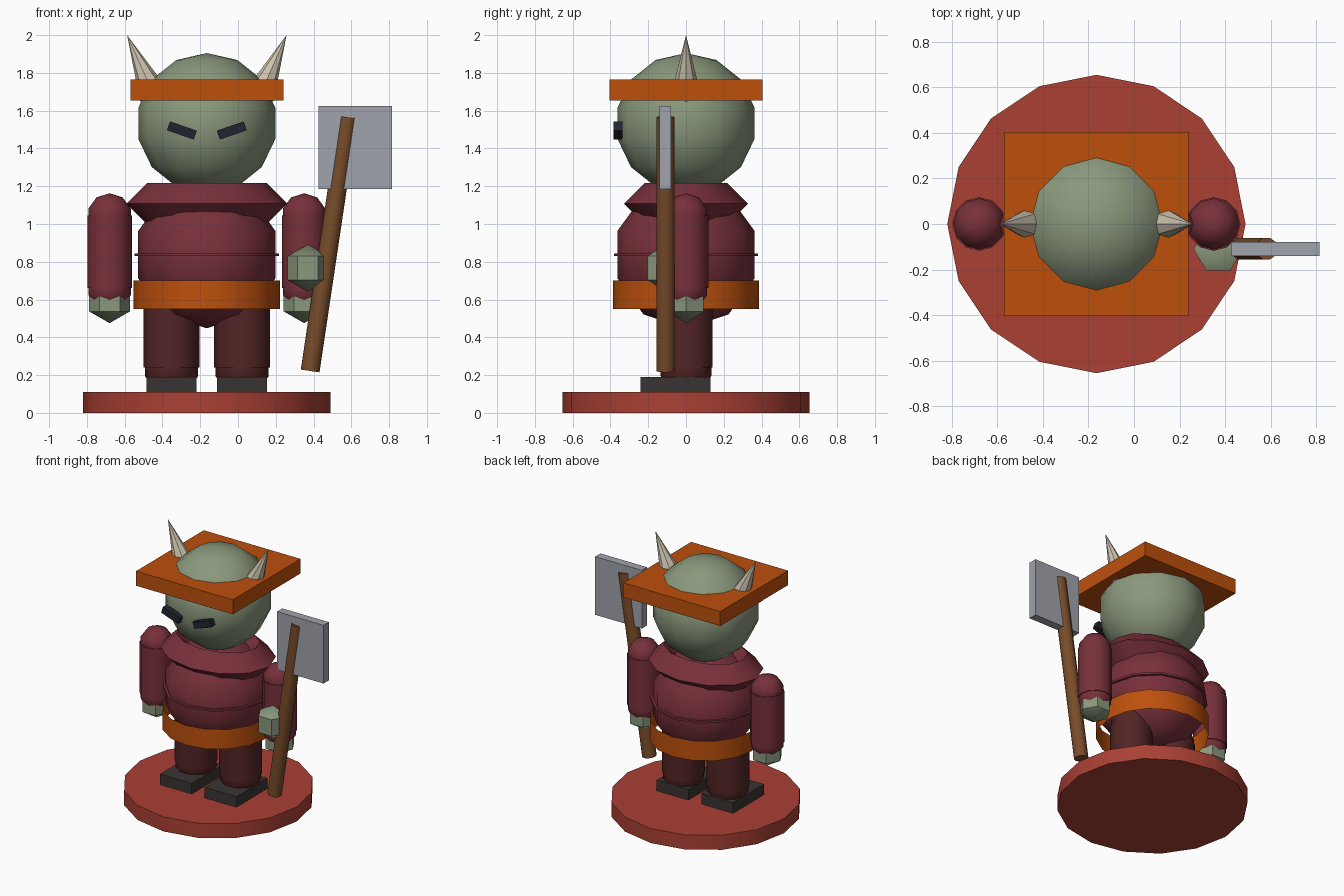
import bpy, bmesh, math
from mathutils import Matrix, Vector

cube = bpy.data.objects.get("Cube")
if cube:
    bpy.data.objects.remove(cube, do_unlink=True)

CX = -0.165  # body axis


def material(name, hexcode):
    rgb = [int(hexcode[i:i + 2], 16) / 255 for i in (0, 2, 4)]
    lin = [c / 12.92 if c < 0.04045 else ((c + 0.055) / 1.055) ** 2.4 for c in rgb]
    mat = bpy.data.materials.new(name)
    mat.use_nodes = True
    mat.diffuse_color = (*lin, 1)
    mat.node_tree.nodes["Principled BSDF"].inputs["Base Color"].default_value = (*lin, 1)
    return mat


SKIN = material("green skin", "8a987c")
CLOTH = material("maroon cloth", "78303a")
TROUSER = material("dark brown trousers", "522424")
ORANGE = material("orange", "be500c")
STONE = material("red base", "aa4034")
SHOE = material("charcoal", "3a3434")
EYE = material("dark eye", "222430")
BONE = material("bone", "cdc3af")
WOOD = material("wood", "784c2a")
METAL = material("grey metal", "a0a3ac")


def finish(name, bm, mat, smooth=True):
    mesh = bpy.data.meshes.new(name)
    bm.to_mesh(mesh)
    bm.free()
    mesh.materials.append(mat)
    obj = bpy.data.objects.new(name, mesh)
    bpy.context.collection.objects.link(obj)
    if smooth:
        bpy.ops.object.select_all(action='DESELECT')
        obj.select_set(True)
        bpy.context.view_layer.objects.active = obj
        bpy.ops.object.shade_smooth_by_angle(angle=math.radians(40))


def lathe(bm, profile, segs, matrix):
    """Revolve (radius, height) points, bottom to top, about local z."""
    rings = []
    for r, z in profile:
        count = segs if r > 1e-5 else 1
        rings.append([bm.verts.new(matrix @ Vector((r * math.cos(a), r * math.sin(a), z)))
                      for a in (2 * math.pi * k / segs for k in range(count))])
    for low, high in zip(rings, rings[1:]):
        for k in range(segs):
            n = (k + 1) % segs
            corners = [low[k % len(low)], low[n % len(low)],
                       high[n % len(high)], high[k % len(high)]]
            bm.faces.new(list(dict.fromkeys(corners)))


def ball_profile(radius, rings):
    angles = [math.pi * i / rings for i in range(rings + 1)]
    return [(radius * math.sin(a), -radius * math.cos(a)) for a in angles]


def rod_profile(r0, r1, length):
    """Closed cylinder, or a cone when the end radius is zero."""
    points = [(0, 0), (r0, 0), (r1, length)]
    return points + [(0, length)] if r1 > 0 else points


def ball(name, loc, radius, segs, rings, mat):
    bm = bmesh.new()
    lathe(bm, ball_profile(radius, rings), segs, Matrix.Translation(loc))
    finish(name, bm, mat)


def rod(name, start, end, r0, r1, segs, mat):
    axis = Vector(end) - Vector(start)
    turn = Vector((0, 0, 1)).rotation_difference(axis).to_matrix().to_4x4()
    bm = bmesh.new()
    lathe(bm, rod_profile(r0, r1, axis.length), segs, Matrix.Translation(start) @ turn)
    finish(name, bm, mat)


def capsule(name, x, z0, z1, radius, segs, mat):
    """Cylinder with a coarse ball at each end."""
    bm = bmesh.new()
    lathe(bm, rod_profile(radius, radius, z1 - z0), segs, Matrix.Translation((x, 0, z0)))
    for z in (z0, z1):
        lathe(bm, ball_profile(radius, 5), segs, Matrix.Translation((x, 0, z)))
    finish(name, bm, mat)


def box(name, loc, size, mat, tilt=0):
    bm = bmesh.new()
    matrix = Matrix.Translation(loc) @ Matrix.Rotation(tilt, 4, 'Y') @ Matrix.Diagonal((*size, 1))
    bmesh.ops.create_cube(bm, size=1, matrix=matrix)
    finish(name, bm, mat, smooth=False)


# Base and body
rod("round_base", (CX, 0, 0), (CX, 0, 0.11), 0.655, 0.655, 16, STONE)
capsule("torso", CX, 0.83, 0.845, 0.382, 12, CLOTH)

# Belt: open band around the hips
bm = bmesh.new()
lathe(bm, [(0.387, 0.55), (0.387, 0.70)], 16, Matrix.Translation((CX, 0, 0)))
finish("belt", bm, ORANGE)

# Collar: oval ring with a diamond section
bm = bmesh.new()
SEGS = 12
loops = []
for k in range(SEGS):
    a = 2 * math.pi * k / SEGS
    loops.append([bm.verts.new((CX + (0.315 + 0.11 * dr) * math.cos(a),
                                (0.218 + 0.11 * dr) * math.sin(a), 1.108 + 0.11 * dz))
                  for dr, dz in ((1, 0), (0, 1), (-1, 0), (0, -1))])
for k in range(SEGS):
    a, b = loops[k], loops[(k + 1) % SEGS]
    for i in range(4):
        j = (i + 1) % 4
        bm.faces.new((a[i], b[i], b[j], a[j]))
finish("collar", bm, CLOTH)

# Head and hat brim
ball("head", (CX, 0, 1.533), 0.372, 12, 7, SKIN)
box("hat_brim", (CX, 0, 1.71), (0.81, 0.81, 0.11), ORANGE)

# Paired parts
for side, s in (("right", -1), ("left", 1)):
    leg_x, arm_x = CX + s * 0.187, CX + s * 0.515
    box(side + "_shoe", (leg_x, -0.055, 0.15), (0.265, 0.37, 0.08), SHOE)
    capsule(side + "_leg", leg_x, 0.24, 0.56, 0.148, 10, TROUSER)
    capsule(side + "_arm", arm_x, 0.66, 1.045, 0.118, 12, CLOTH)
    ball(side + "_hand", (arm_x, 0, 0.60), 0.125, 6, 3, SKIN)
    box(side + "_eye", (CX + s * 0.132, -0.36, 1.495), (0.15, 0.047, 0.05), EYE,
        tilt=-s * math.radians(19))
    rod(side + "_horn", (CX + s * 0.28, 0, 1.68), (CX + s * 0.422, 0, 2.0),
        0.08, 0, 8, BONE)

# Held tool
ball("gripping_hand", (0.37, -0.11, 0.767), 0.125, 6, 3, SKIN)
rod("tool_shaft", (0.382, -0.108, 0.222), (0.582, -0.108, 1.565), 0.05, 0.05, 10, WOOD)
box("tool_blade", (0.62, -0.11, 1.405), (0.39, 0.063, 0.44), METAL)
